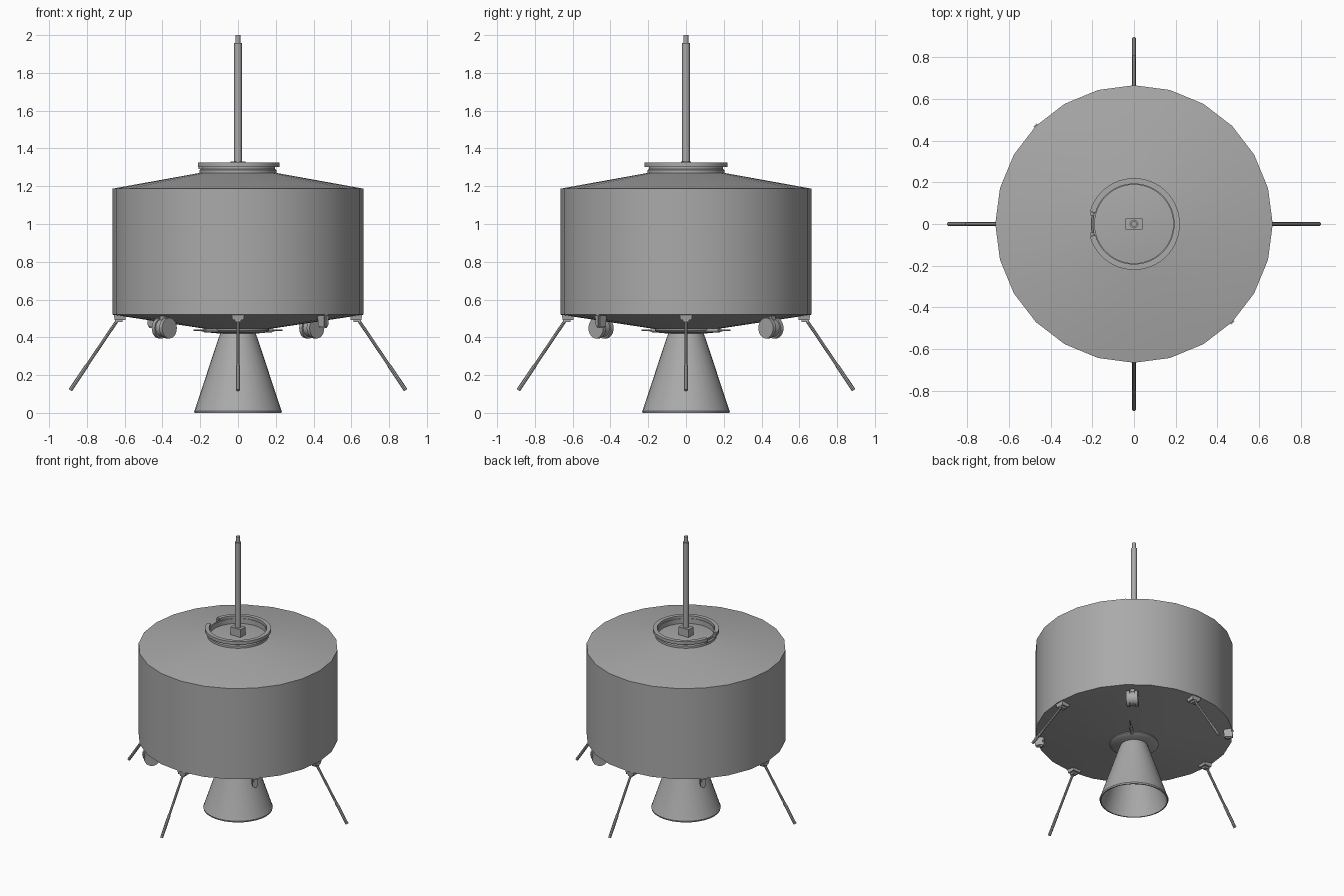
import bpy, bmesh, math
from mathutils import Vector, Matrix

if "Cube" in bpy.data.objects:
    bpy.data.objects.remove(bpy.data.objects["Cube"])

grey = bpy.data.materials.new("satin_grey")
grey.diffuse_color = (0.40, 0.40, 0.40, 1)
grey.use_nodes = True
grey.node_tree.nodes["Principled BSDF"].inputs["Base Color"].default_value = grey.diffuse_color


def finish(name, bm, angle=30):
    bmesh.ops.recalc_face_normals(bm, faces=bm.faces)
    me = bpy.data.meshes.new(name)
    bm.to_mesh(me)
    bm.free()
    me.materials.append(grey)
    ob = bpy.data.objects.new(name, me)
    bpy.context.collection.objects.link(ob)
    bpy.ops.object.select_all(action='DESELECT')
    ob.select_set(True)
    bpy.context.view_layer.objects.active = ob
    bpy.ops.object.shade_smooth_by_angle(angle=math.radians(angle))
    return ob


def lathe(name, profile, steps=24, closed=False, start=0.0, sweep=360.0):
    """Revolve (radius, z) points about z; a partial sweep gets end caps."""
    bm = bmesh.new()
    full = sweep == 360.0
    rings = []
    for i in range(steps if full else steps + 1):
        a = math.radians(start + sweep * i / steps)
        rings.append([bm.verts.new((r * math.cos(a), r * math.sin(a), z)) for r, z in profile])
    n = len(profile)
    for i in range(steps):
        p, q = rings[i], rings[(i + 1) % len(rings)]
        for j in range(n if closed else n - 1):
            k = (j + 1) % n
            bm.faces.new((p[j], q[j], q[k], p[k]))
    if not full:
        bm.faces.new(rings[0])
        bm.faces.new(rings[-1])
    bmesh.ops.remove_doubles(bm, verts=bm.verts, dist=1e-5)
    return finish(name, bm)


def rod(name, a, b, r1, r2=None, sides=10):
    a, b = Vector(a), Vector(b)
    d = b - a
    bm = bmesh.new()
    m = Matrix.Translation((a + b) / 2) @ d.to_track_quat('Z', 'Y').to_matrix().to_4x4()
    bmesh.ops.create_cone(bm, cap_ends=True, segments=sides, radius1=r1,
                          radius2=r1 if r2 is None else r2, depth=d.length, matrix=m)
    return finish(name, bm, 40)


def box(name, centre, size, turn=0.0, taper=1.0, bevel=0.0):
    """Box turned about z, with its bottom face scaled by taper."""
    bm = bmesh.new()
    bmesh.ops.create_cube(bm, size=1)
    for v in bm.verts:
        t = taper if v.co.z < 0 else 1.0
        v.co = Vector((v.co.x * size[0] * t, v.co.y * size[1] * t, v.co.z * size[2]))
    if bevel:
        bmesh.ops.bevel(bm, geom=bm.edges[:], offset=bevel, segments=2, affect='EDGES')
    bm.transform(Matrix.Translation(centre) @ Matrix.Rotation(math.radians(turn), 4, 'Z'))
    return finish(name, bm)


def polar(deg, r, z, side=0.0):
    a = math.radians(deg)
    return (r * math.cos(a) - side * math.sin(a), r * math.sin(a) + side * math.cos(a), z)


# Drum body with shallow conical ends, collar and sunken docking floor
lathe("drum_body", [(0, 0.44), (0.17, 0.445), (0.665, 0.52), (0.665, 1.187),
                    (0.205, 1.27), (0.0, 1.275)])
lathe("top_collar", [(0.205, 1.262), (0.205, 1.285), (0.197, 1.292), (0.197, 1.306),
                     (0.188, 1.306), (0.188, 1.262)], 48, closed=True)
# Top flange with a notch on the -x side
lathe("top_flange", [(0.192, 1.303), (0.220, 1.303), (0.220, 1.325), (0.192, 1.325)],
      48, True, -180 + 16, 328)
for s in (-1, 1):
    box("notch_tab", (-0.200, s * 0.048, 1.306), (0.018, 0.016, 0.03))

# Antenna mast
box("mast_base", (0, 0, 1.302), (0.08, 0.055, 0.06))
rod("mast", (0, 0, 1.28), (0, 0, 1.957), 0.021, sides=12)
rod("mast_tip", (0, 0, 1.95), (0, 0, 2.0), 0.013, sides=12)

# Engine: mounting ring and open hollow bell
lathe("engine_ring", [(0.0, 0.452), (0.16, 0.452), (0.165, 0.436), (0.14, 0.422), (0, 0.42)], 32)
lathe("engine_bell", [(0.09, 0.43), (0.105, 0.39), (0.228, 0.018), (0.232, 0.010), (0.230, 0.0),
                      (0.222, 0.0), (0.220, 0.018), (0.097, 0.39), (0.0, 0.40)], 32)
for deg in (45, 225):
    rod("engine_pin", polar(deg, 0.12, 0.437), polar(deg, 0.33, 0.437), 0.007, 0.004)
    rod("engine_pin_sleeve", polar(deg, 0.14, 0.437), polar(deg, 0.25, 0.437), 0.011)

# Four splayed rod antennas on rim brackets
for deg in (0, 90, 180, 270):
    box("leg_bracket", polar(deg, 0.625, 0.508), (0.066, 0.07, 0.032), deg, 0.85)
    box("leg_socket", polar(deg, 0.632, 0.495), (0.04, 0.03, 0.03), deg)
    rod("leg_rod", polar(deg, 0.632, 0.50), polar(deg, 0.885, 0.125), 0.0085, sides=8)
    rod("leg_tip", polar(deg, 0.80, 0.251), polar(deg, 0.888, 0.120), 0.0105, sides=8)

# Two stacked disc units hung from the underside, at opposite sides
for deg in (45, 225):
    for off, r, half in ((0.014, 0.055, 0.011), (0.042, 0.047, 0.030), (0.070, 0.055, 0.011)):
        rod("sensor_disc", polar(deg, 0.594, 0.449, off - half),
            polar(deg, 0.594, 0.449, off + half), r, sides=24)
    box("sensor_hanger", polar(deg, 0.594, 0.488, 0.042), (0.035, 0.03, 0.06), deg)

# Two small rim blocks at the other diagonals
for deg in (135, 315):
    box("rim_block", polar(deg, 0.638, 0.487), (0.066, 0.038, 0.075), deg, 0.85, 0.008)
